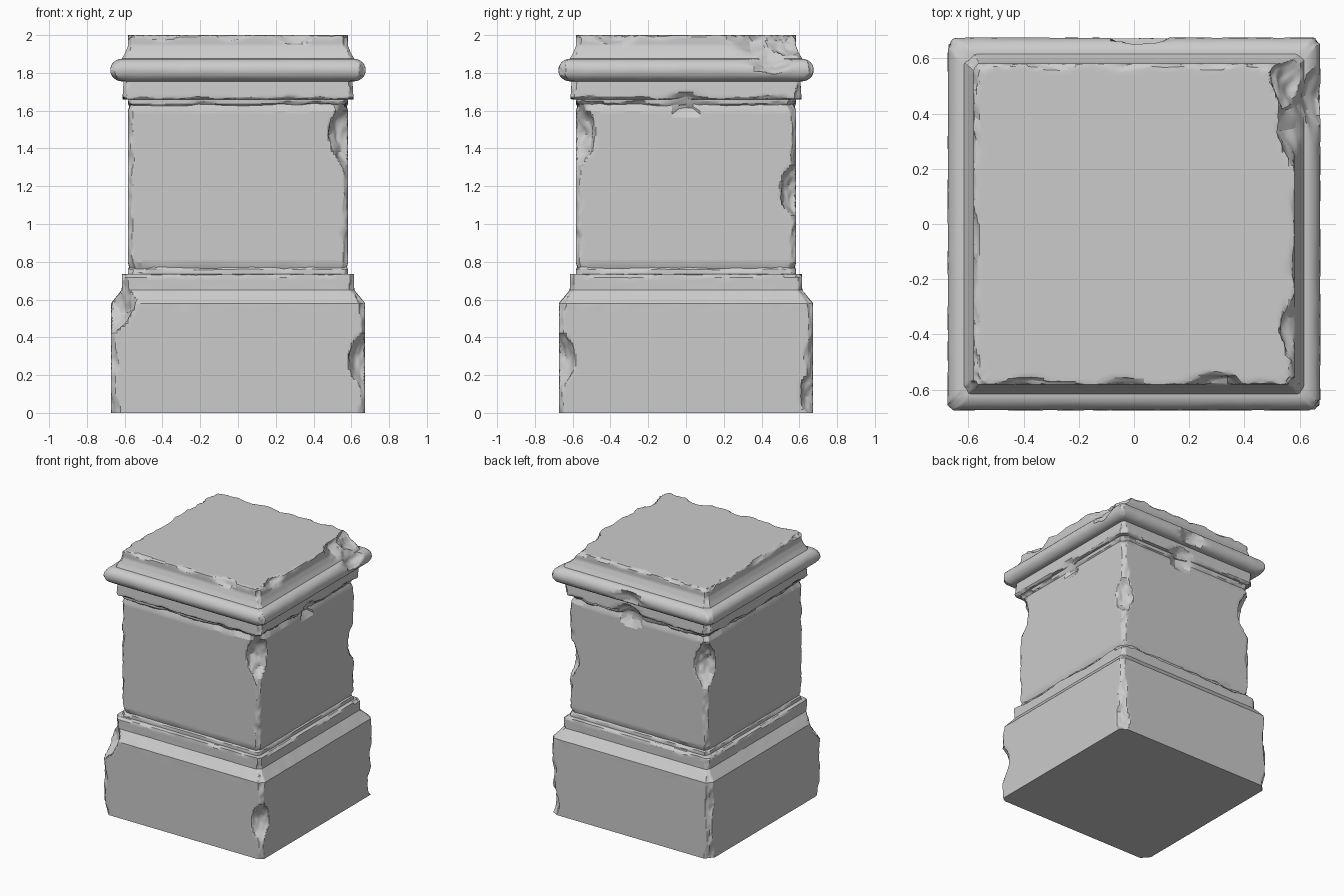
import bpy, bmesh, math
from mathutils import Vector, noise

if "Cube" in bpy.data.objects:
    bpy.data.objects.remove(bpy.data.objects["Cube"])

SIDE = 56  # segments along each side of the square


def resample(profile, step):
    """Split a (half width, z) profile into short pieces."""
    out = [profile[0]]
    for (r0, z0), (r1, z1) in zip(profile, profile[1:]):
        n = max(1, math.ceil(math.hypot(r1 - r0, z1 - z0) / step))
        out += [(r0 + (r1 - r0) * i / n, z0 + (z1 - z0) * i / n) for i in range(1, n + 1)]
    return out


def square_ring(r, z):
    """Square loop of points, denser towards the corners."""
    pts = []
    for k in range(4):
        for i in range(SIDE):
            u = 2 * i / SIDE - 1
            t = (u + 0.25 * math.sin(math.pi * u)) * r
            x, y = [(t, -r), (r, t), (-t, r), (-r, -t)][k]
            pts.append(Vector((x, y, z)))
    return pts


CHIPS = []  # centre, outward direction, radius, depth


def chip(centre, normal, depth):
    CHIPS.append((Vector(centre), Vector(normal).normalized(), 0.05 + 1.3 * depth, depth))


def corner_chip(sx, sy, z, depth):
    h = 0.67 if z < 0.7 else 0.58
    chip((sx * h, sy * h, z), (sx, sy, 0.6 if 0.5 < z < 0.7 else 0), depth)


# Broken shaft and base corners
corner_chip(1, -1, 1.48, 0.10)
corner_chip(1, 1, 1.18, 0.08)
corner_chip(-1, 1, 1.42, 0.10)
corner_chip(-1, -1, 0.57, 0.12)
corner_chip(1, -1, 0.28, 0.08)
corner_chip(1, 1, 0.10, 0.06)
# Broken crown edge
chip((0.58, 0.50, 2), (1, 0.4, 0.8), 0.08)
chip((0.59, 0.36, 2), (1, 0, 0.6), 0.08)
chip((0.58, -0.38, 2), (1, 0, 0.8), 0.05)
chip((0.30, -0.58, 2), (0, -1, 0.8), 0.04)
# Broken round moulding and lower lip
chip((0.66, 0.45, 1.86), (1, 0, 1), 0.05)
chip((0.02, 0.675, 1.8), (0, 1, -0.2), 0.05)
chip((0.06, 0.61, 1.67), (0, 1, -0.8), 0.05)
chip((0.61, 0, 1.66), (1, 0, -1), 0.035)

# Horizontal edges that crumble: half width, height, direction, wear
LIPS = [(0.615, 0.735, 1, 0.012), (0.612, 1.66, -1, 0.014), (0.582, 2, 1, 0.02)]


def weather(p):
    """Push one surface point inwards where the stone is worn or broken."""
    p = p.copy()
    r = max(abs(p.x), abs(p.y))
    # worn vertical corners
    w = 0.022 + 0.045 * max(0, noise.noise(p * 7)) + 0.012 * noise.noise(p * 25)
    e = abs(p.x) + abs(p.y) - (2 * r - w)
    if e > 0:
        p.x -= math.copysign(e / 2, p.x)
        p.y -= math.copysign(e / 2, p.y)
    # crumbled horizontal edges
    for r0, z0, s, amount in LIPS:
        if abs(p.z - z0) < 0.06 and r > r0 - 0.06:
            w = 0.004 + amount * (0.5 + 1.6 * noise.noise(p * 9) + 0.8 * noise.noise(p * 27))
            e = r + s * (p.z - z0) - (r0 - max(0, w))
            if e > 0:
                f = 1 - e / 2 / r
                p = Vector((p.x * f, p.y * f, p.z - s * e / 2))
    # large breaks with rough facets
    for c, n, radius, depth in CHIPS:
        d = p - c
        q = d.length / radius
        if q < 1:
            e = d.dot(n) + depth * (1 - q * q) - 0.015 * noise.noise(p * 22)
            if e > 0:
                p -= n * e
    # uneven round moulding and shoulder
    if 1.77 < p.z < 1.86 or 0.56 < p.z < 0.66:
        bump = 1 + 0.0035 * noise.noise(p * 12)
        p.x *= bump
        p.y *= bump
    return p


def stone_block(name, profile, step, cap_bottom=False, cap_top=False):
    bm = bmesh.new()
    rings = [[bm.verts.new(weather(p)) for p in square_ring(r, z)]
             for r, z in resample(profile, step)]
    for a, b in zip(rings, rings[1:]):
        for i in range(len(a)):
            j = (i + 1) % len(a)
            bm.faces.new((a[i], a[j], b[j], b[i]))
    if cap_bottom:
        bm.faces.new(rings[0][::-1])
    if cap_top:
        bm.faces.new(rings[-1])
    mesh = bpy.data.meshes.new(name)
    bm.to_mesh(mesh)
    bm.free()
    ob = bpy.data.objects.new(name, mesh)
    bpy.context.collection.objects.link(ob)
    bpy.ops.object.select_all(action='DESELECT')
    ob.select_set(True)
    bpy.context.view_layer.objects.active = ob
    bpy.ops.object.shade_smooth_by_angle(angle=math.radians(25))


# Plinth with sloped shoulder and upper band
stone_block("base", [(0.672, 0), (0.672, 0.58), (0.615, 0.65), (0.615, 0.735),
                     (0.53, 0.735)], 0.018, cap_bottom=True)

# Square shaft, tucked slightly into its neighbours
stone_block("shaft", [(0.583, 0.725), (0.583, 1.67)], 0.018)

# Cornice: lower band, round moulding, hollow and flat top slab
torus = [(0.615 + 0.06 * math.cos(a), 1.815 + 0.06 * math.sin(a))
         for a in (math.radians(15 * i - 90) for i in range(13))]
stone_block("cornice", [(0.53, 1.66), (0.612, 1.66), (0.606, 1.755)] + torus +
            [(0.598, 1.905), (0.582, 1.945), (0.582, 2), (0.42, 2)],
            0.012, cap_top=True)
